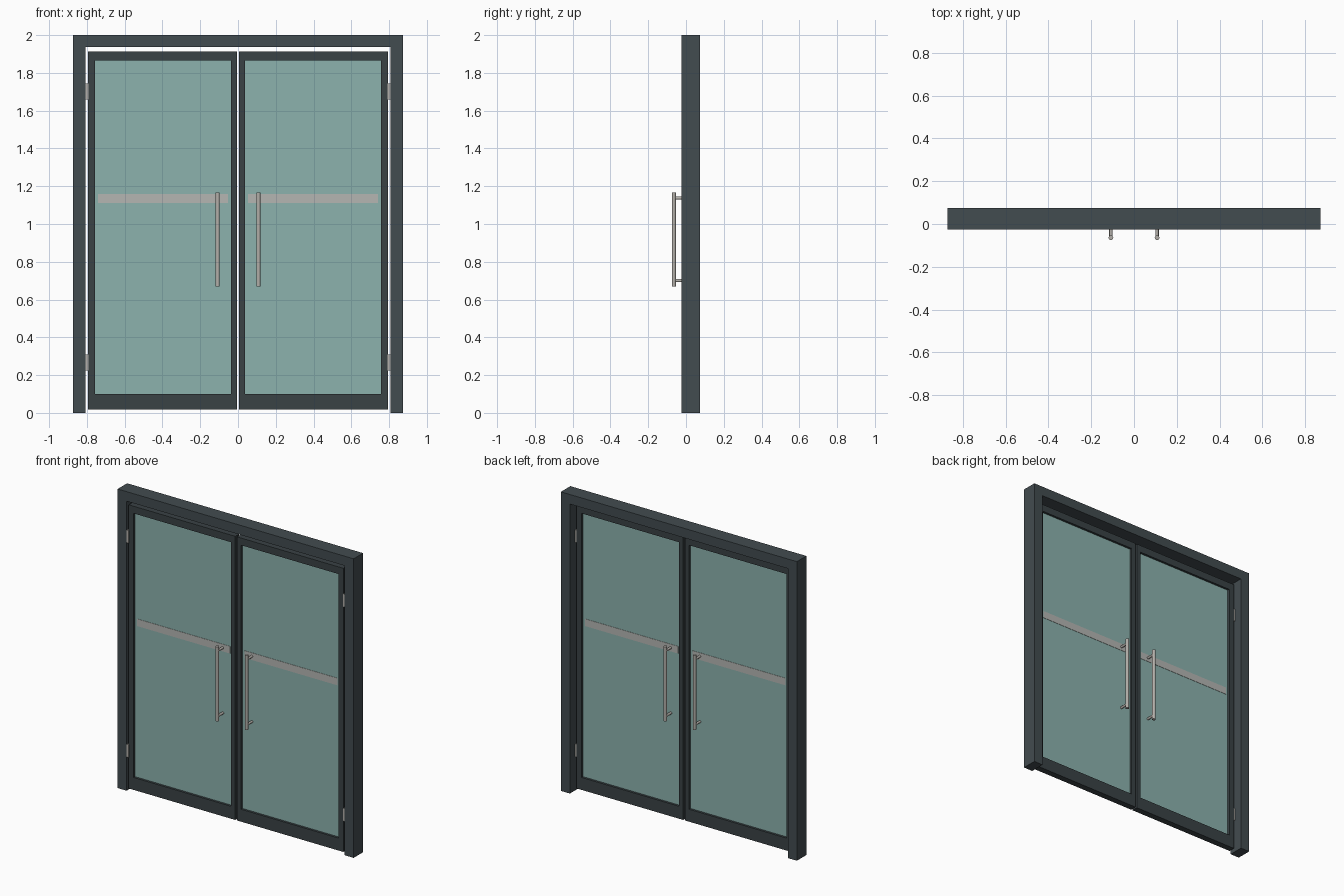
import bpy
from mathutils import Vector

if "Cube" in bpy.data.objects:
    bpy.data.objects.remove(bpy.data.objects["Cube"])


def material(name, rgb):
    m = bpy.data.materials.new(name)
    m.diffuse_color = (*rgb, 1.0)
    m.use_nodes = True
    m.node_tree.nodes["Principled BSDF"].inputs["Base Color"].default_value = m.diffuse_color
    return m


FRAME = material("dark grey frame", (0.055, 0.072, 0.080))
LEAF = material("dark grey leaf", (0.042, 0.054, 0.060))
GLASS = material("green tinted glass", (0.262, 0.445, 0.420))
BAND = material("frosted band", (0.46, 0.47, 0.45))
STEEL = material("brushed steel", (0.45, 0.43, 0.40))


def box(name, x, y, z, mat):
    """Box from (min, max) ranges on each axis."""
    bpy.ops.mesh.primitive_cube_add(size=1)
    o = bpy.context.object
    o.name = name
    for v in o.data.vertices:
        v.co = [r[0] if c < 0 else r[1] for c, r in zip(v.co, (x, y, z))]
    o.data.materials.append(mat)
    return o


def rod(name, start, end, radius, mat):
    """Cylinder between two points."""
    a, b = Vector(start), Vector(end)
    bpy.ops.mesh.primitive_cylinder_add(vertices=16, radius=radius,
                                        depth=(b - a).length, location=(a + b) / 2)
    o = bpy.context.object
    o.name = name
    o.rotation_euler = (b - a).to_track_quat('Z', 'Y').to_euler()
    o.data.materials.append(mat)
    bpy.ops.object.shade_smooth_by_angle()
    return o


# Outer frame
FRAME_Y = (-0.025, 0.075)
box("header", (-0.873, 0.873), FRAME_Y, (1.936, 2.0), FRAME)

LEAF_Y = (-0.021, 0.021)
BOTTOM, TOP = 0.017, 1.914
OUTER, INNER = 0.794, 0.006

for side, s in (("left", -1), ("right", 1)):
    def span(a, b):
        return tuple(sorted((s * a, s * b)))

    box(f"{side}_jamb", span(0.807, 0.873), FRAME_Y, (0, 1.936), FRAME)

    # Door leaf: stiles, rails and glass
    box(f"{side}_hinge_stile", span(0.757, OUTER), LEAF_Y, (BOTTOM, TOP), LEAF)
    box(f"{side}_meeting_stile", span(INNER, 0.036), LEAF_Y, (BOTTOM, TOP), LEAF)
    box(f"{side}_top_rail", span(0.036, 0.757), LEAF_Y, (1.866, TOP), LEAF)
    box(f"{side}_bottom_rail", span(0.036, 0.757), LEAF_Y, (BOTTOM, 0.10), LEAF)
    box(f"{side}_glass", span(0.036, 0.757), (-0.006, 0.006), (0.10, 1.866), GLASS)

    # Frosted band on both faces of the glass
    for face, f in (("front", -1), ("back", 1)):
        y = sorted((f * 0.006, f * 0.008))
        box(f"{side}_{face}_band", span(0.052, 0.741), y, (1.112, 1.160), BAND)

        # Pull handle with two standoffs
        x, bar_y = s * 0.108, f * 0.064
        rod(f"{side}_{face}_handle", (x, bar_y, 0.67), (x, bar_y, 1.168), 0.011, STEEL)
        for end, z in (("lower", 0.70), ("upper", 1.137)):
            rod(f"{side}_{face}_{end}_standoff", (x, f * 0.006, z), (x, bar_y, z), 0.008, STEEL)

    # Hinges bridging the gap to the jamb
    for end, z in (("lower", 0.225), ("upper", 1.658)):
        box(f"{side}_{end}_hinge", span(0.792, 0.809), (-0.024, 0.018), (z, z + 0.085), STEEL)
